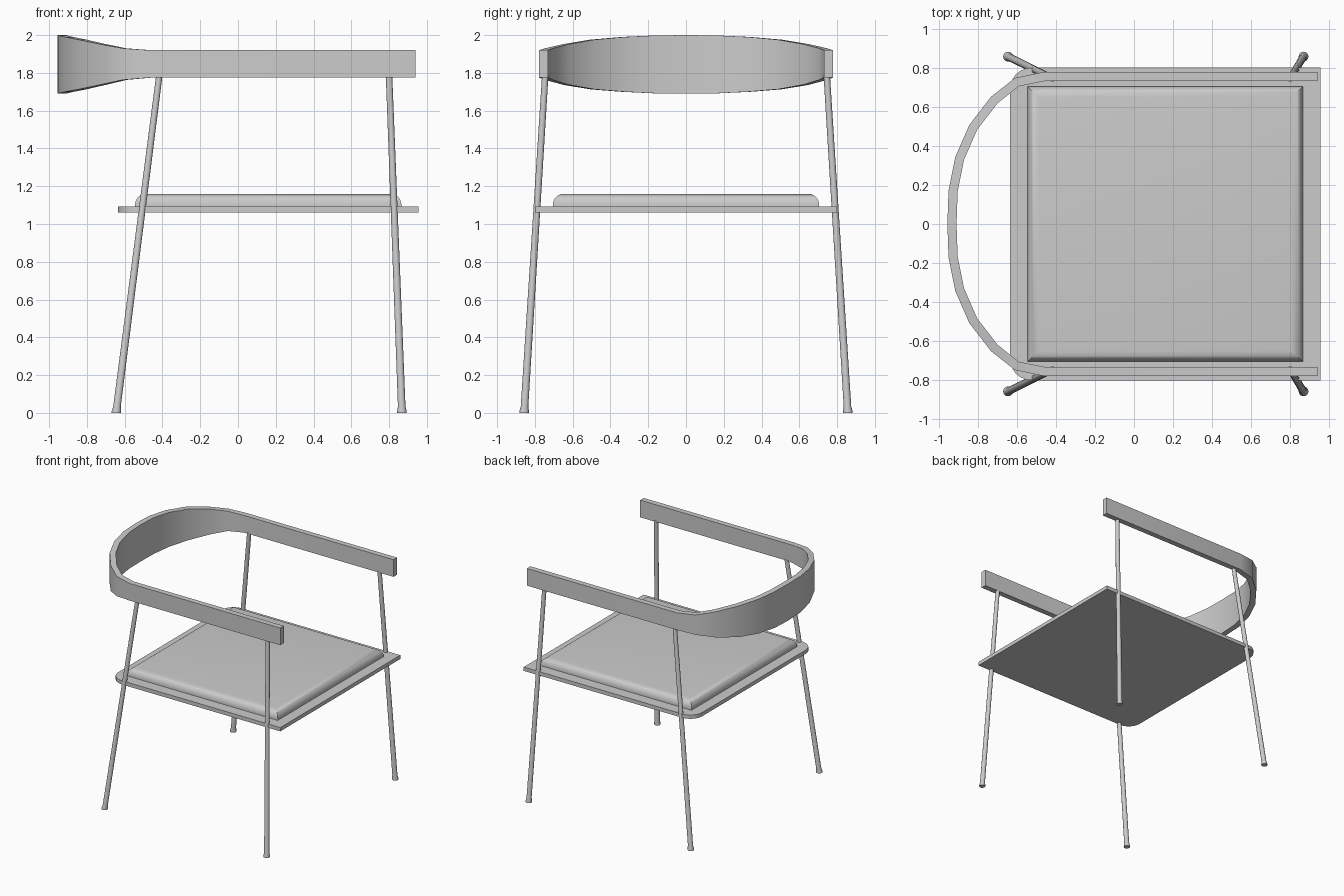
import bpy, bmesh, math
from mathutils import Vector

if "Cube" in bpy.data.objects:
    bpy.data.objects.remove(bpy.data.objects["Cube"])


def make_object(name, bm, angle=35):
    bmesh.ops.recalc_face_normals(bm, faces=bm.faces)
    mesh = bpy.data.meshes.new(name)
    bm.to_mesh(mesh)
    bm.free()
    ob = bpy.data.objects.new(name, mesh)
    bpy.context.collection.objects.link(ob)
    bpy.ops.object.select_all(action='DESELECT')
    bpy.context.view_layer.objects.active = ob
    ob.select_set(True)
    bpy.ops.object.shade_smooth_by_angle(angle=math.radians(angle))
    return ob


def loft(name, rings, angle=35):
    """Bridge closed cross-sections and cap both ends."""
    bm = bmesh.new()
    loops = [[bm.verts.new(p) for p in ring] for ring in rings]
    n = len(rings[0])
    for a, b in zip(loops, loops[1:]):
        for i in range(n):
            j = (i + 1) % n
            bm.faces.new((a[i], a[j], b[j], b[i]))
    bm.faces.new(loops[0])
    bm.faces.new(loops[-1])
    return make_object(name, bm, angle)


def bevelled_box(name, lo, hi, pick, radius, segments):
    """Box with the edges chosen by pick(midpoint, direction) rounded."""
    lo, hi = Vector(lo), Vector(hi)
    bm = bmesh.new()
    bmesh.ops.create_cube(bm, size=1)
    for v in bm.verts:
        v.co = Vector([(v.co[i] + 0.5) * (hi[i] - lo[i]) + lo[i] for i in range(3)])
    edges = [e for e in bm.edges
             if pick((e.verts[0].co + e.verts[1].co) / 2, e.verts[1].co - e.verts[0].co)]
    bmesh.ops.bevel(bm, geom=edges, offset=radius, segments=segments,
                    profile=0.5, affect='EDGES')
    return make_object(name, bm)


# Seat board, rounded at the two back corners
bevelled_box("seat_board", (-0.635, -0.80, 1.06), (0.955, 0.80, 1.092),
             lambda m, d: abs(d.z) > 0.01 and m.x < 0, 0.11, 6)

# Cushion with rounded top edges
bevelled_box("seat_cushion", (-0.545, -0.705, 1.09), (0.865, 0.705, 1.16),
             lambda m, d: m.z > 1.15, 0.058, 6)

# Curved arm and back rail: centre line x, y, bottom z, top z for one half
half = [(0.94, 0.755, 1.775, 1.92), (-0.46, 0.755, 1.775, 1.92),
        (-0.60, 0.726, 1.763, 1.930), (-0.715, 0.635, 1.737, 1.952),
        (-0.823, 0.495, 1.713, 1.976), (-0.893, 0.335, 1.700, 1.990),
        (-0.926, 0.170, 1.692, 1.998), (-0.932, 0.0, 1.690, 2.0)]
path = half + [(x, -y, b, t) for x, y, b, t in reversed(half[:-1])]
rings = []
for i, (x, y, b, t) in enumerate(path):
    p, q = path[max(i - 1, 0)], path[min(i + 1, len(path) - 1)]
    d_in = Vector((x - p[0], y - p[1])) if i else Vector((-1, 0))
    d_out = Vector((q[0] - x, q[1] - y)) if i < len(path) - 1 else Vector((1, 0))
    tangent = (d_in.normalized() + d_out.normalized()).normalized()
    nx, ny = -tangent.y * 0.0235, tangent.x * 0.0235
    rings.append([(x + nx, y + ny, b), (x - nx, y - ny, b),
                  (x - nx, y - ny, t), (x + nx, y + ny, t)])
loft("arm_back_rail", rings, 40)

# Four splayed round legs with flared feet
SIDES = 16
PROFILE = [(0.0, 0.025), (0.010, 0.025), (0.035, 0.020), (1.785, 0.017)]
for end, foot_x, top_x in (("back", -0.645, -0.418), ("front", 0.868, 0.800)):
    for side, s in (("left", 1), ("right", -1)):
        rings = []
        for z, r in PROFILE:
            f = z / 1.775
            cx = foot_x + (top_x - foot_x) * f
            cy = s * (0.857 + (0.746 - 0.857) * f)
            rings.append([(cx + r * math.cos(2 * math.pi * k / SIDES),
                           cy + r * math.sin(2 * math.pi * k / SIDES), z)
                          for k in range(SIDES)])
        loft(f"{end}_{side}_leg", rings)
